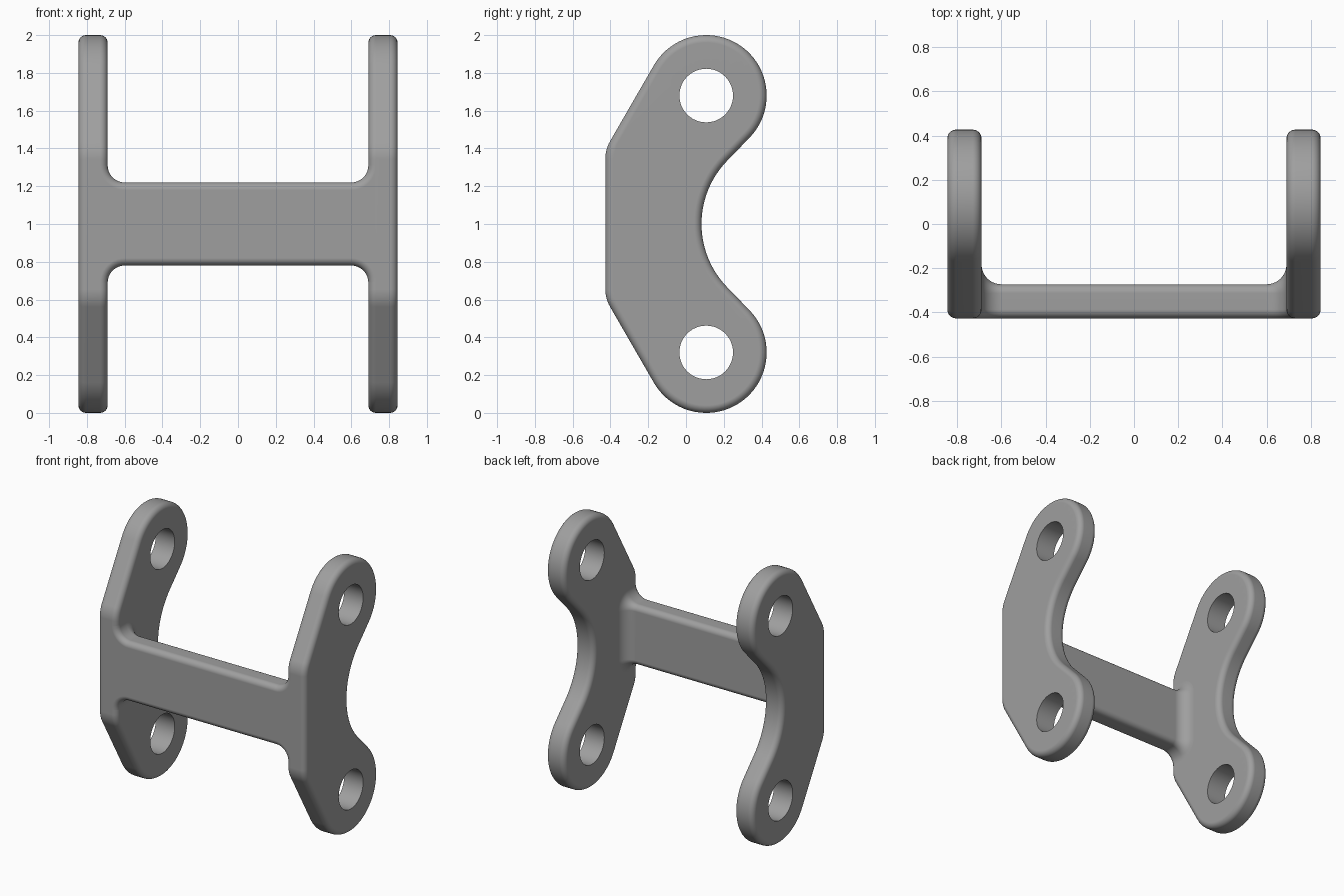
import bpy, bmesh
from math import sin, cos, pi, radians, hypot, atan2, acos, tan

if "Cube" in bpy.data.objects:
    bpy.data.objects.remove(bpy.data.objects["Cube"])

R_EDGE = 0.04                # edge rounding
FILLET = 0.09                # bar-to-plate fillet radius
X_IN, X_OUT = 0.69, 0.845    # plate thickness range
FRONT, BACK = -0.427, -0.273  # bar depth range
BAR_H = 0.22                 # bar half height
EYE = (0.107, 1.68, 0.32)    # eye centre y, z and radius
HOLE_R = 0.142
STEPS = 8

# Dark grey shared by all parts
grey = bpy.data.materials.new("dark_grey")
grey.diffuse_color = (0.347, 0.347, 0.347, 1)
grey.use_nodes = True
grey.node_tree.nodes["Principled BSDF"].inputs["Base Color"].default_value = grey.diffuse_color


def arc(cy, cz, r, a0, a1, n, sign=1):
    """Arc points with outward normals (sign -1 = concave)."""
    out = []
    for i in range(n + 1):
        a = a0 + (a1 - a0) * i / n
        out.append((cy + r * cos(a), cz + r * sin(a), sign * cos(a), sign * sin(a)))
    return out


def finish(bm, name):
    bmesh.ops.recalc_face_normals(bm, faces=bm.faces[:])
    me = bpy.data.meshes.new(name)
    bm.to_mesh(me)
    bm.free()
    me.materials.append(grey)
    ob = bpy.data.objects.new(name, me)
    bpy.context.collection.objects.link(ob)
    bpy.ops.object.select_all(action='DESELECT')
    ob.select_set(True)
    bpy.context.view_layer.objects.active = ob
    bpy.ops.object.shade_smooth_by_angle(angle=radians(35))
    mod = ob.modifiers.new("weighted_normals", 'WEIGHTED_NORMAL')
    mod.keep_sharp = True
    return ob


def skin(bm, rings):
    for a, b in zip(rings, rings[1:]):
        n = len(a)
        for i in range(n):
            bm.faces.new((a[i], a[(i + 1) % n], b[(i + 1) % n], b[i]))


def loop_edges(bm, ring):
    return [bm.edges.get((ring[i - 1], ring[i])) for i in range(len(ring))]


# Plate outline: concave waist, eye, front corner, then mirrored about z = 1
waist_r = 0.48
waist_y = 0.082 + waist_r
dy, dz = waist_y - EYE[0], 1 - EYE[1]
ang = atan2(dz, dy) + acos((EYE[2] + waist_r) / hypot(dy, dz))
tan_y = EYE[0] + EYE[2] * cos(radians(150))
tan_z = EYE[1] + EYE[2] * sin(radians(150))
corner_r = 0.187
corner_z = tan_z - (tan_y - FRONT) * tan(radians(60)) - corner_r * tan(radians(15))
half = arc(waist_y, 1, waist_r, pi, pi + ang, 12, -1)
half += arc(EYE[0], EYE[1], EYE[2], ang, radians(150), 40)
half += arc(FRONT + corner_r, corner_z, corner_r, radians(150), pi, 6)
outline = half + [(y, 2 - z, ny, -nz) for y, z, ny, nz in reversed(half[1:])]


def side_plate(name, side):
    bm = bmesh.new()
    # Rounded rim
    section = []
    for i in range(STEPS + 1):
        a = pi / 2 * (1 - i / STEPS)
        section.append((X_OUT - R_EDGE * (1 - sin(a)), R_EDGE * (1 - cos(a))))
    section += [(X_IN + X_OUT - x, d) for x, d in reversed(section)]
    rings = [[bm.verts.new((side * x, y - ny * d, z - nz * d))
              for y, z, ny, nz in outline] for x, d in section]
    skin(bm, rings)
    caps = [loop_edges(bm, rings[0]), loop_edges(bm, rings[-1])]
    # Hole walls
    for cz in (EYE[1], 2 - EYE[1]):
        circle = arc(EYE[0], cz, HOLE_R, 0, 2 * pi, 48)[:-1]
        walls = [[bm.verts.new((side * x, p[0], p[1])) for p in circle]
                 for x in (X_OUT, X_IN)]
        skin(bm, walls)
        for cap, ring in zip(caps, walls):
            cap += loop_edges(bm, ring)
    # Flat faces around the holes
    for cap in caps:
        bmesh.ops.triangle_fill(bm, use_beauty=True, edges=cap, normal=(side, 0, 0))
    return finish(bm, name)


side_plate("right_side_plate", 1)
side_plate("left_side_plate", -1)

# Cross bar section: (y, z offset, flare direction y, z, fillet radius)
upper = []
for i in range(STEPS + 1):                       # front upper edge
    a = pi / 2 * (1 - i / STEPS)
    d = R_EDGE * (1 - cos(a))
    upper.append((FRONT + R_EDGE * (1 - sin(a)), BAR_H - d, 0, 1, FILLET + d))
upper.reverse()
for i in range(STEPS + 1):                       # back upper edge
    a = pi / 2 * (1 - i / STEPS)
    upper.append((BACK - R_EDGE + R_EDGE * cos(a), BAR_H - R_EDGE + R_EDGE * sin(a),
                  cos(a), sin(a), FILLET))
# Start at the front face and run over the top to the back
upper.sort(key=lambda p: p[0])
bar_section = upper + [(y, -z, fy, -fz, f) for y, z, fy, fz, f in reversed(upper)]

bm = bmesh.new()
rings = []
turns = [pi / 2 * i / 10 for i in range(11)]
for side, ts in ((-1, turns[::-1]), (1, turns)):
    for t in ts:
        ring = []
        for y, z, fy, fz, f in bar_section:
            g = f * (1 - cos(t))
            x = X_IN - FILLET + f * sin(t)
            ring.append(bm.verts.new((side * x, y + fy * g, 1 + z + fz * g)))
        rings.append(ring)
skin(bm, rings)
finish(bm, "cross_bar")
